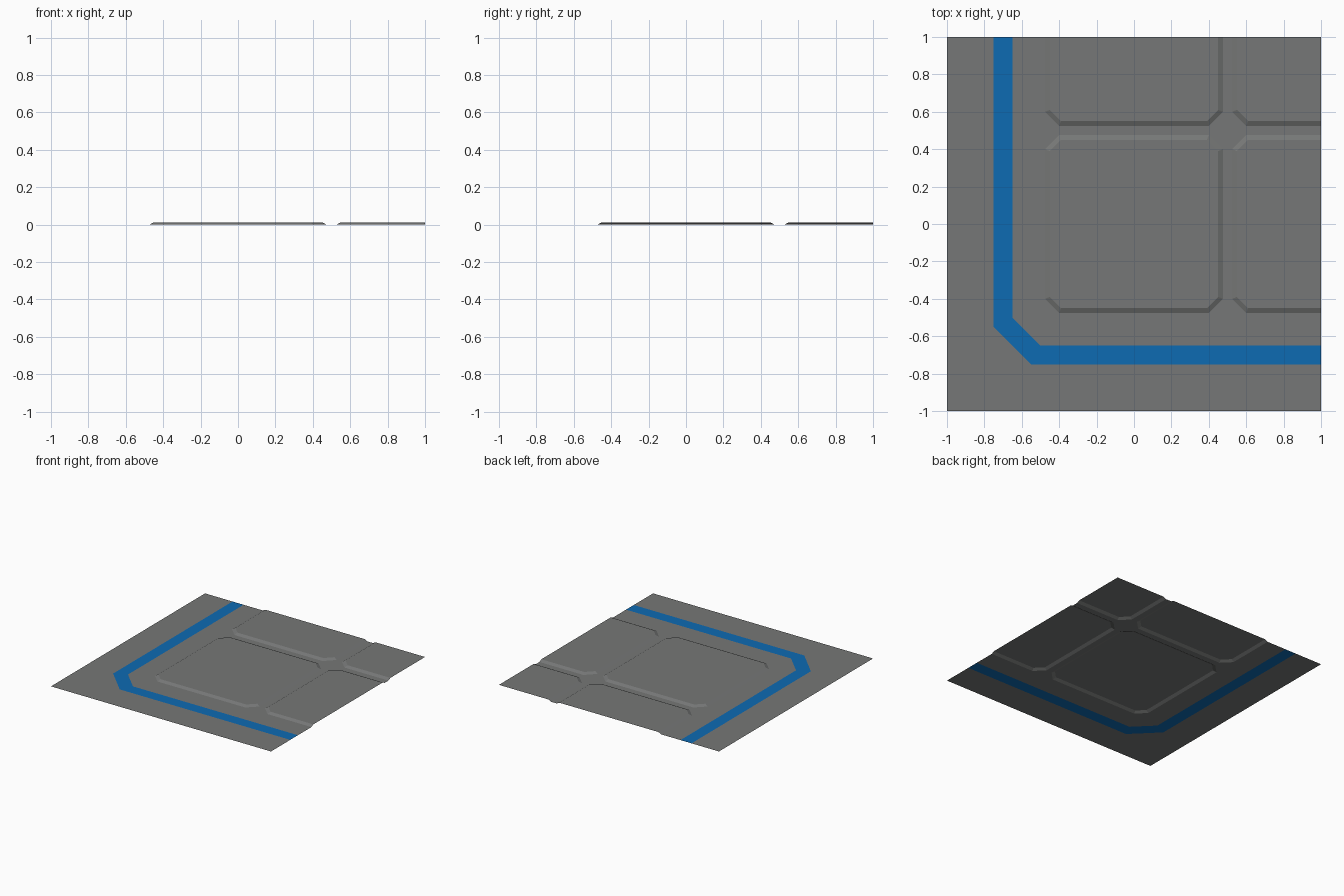
import bpy, bmesh

if "Cube" in bpy.data.objects:
    bpy.data.objects.remove(bpy.data.objects["Cube"])

H, BEVEL, CUT = 0.0125, 0.025, 0.075   # panel height, slope width, corner cut


def material(name, rgb):
    m = bpy.data.materials.new(name)
    m.diffuse_color = (*rgb, 1)
    m.use_nodes = True
    m.node_tree.nodes["Principled BSDF"].inputs["Base Color"].default_value = m.diffuse_color
    return m


grey = material("deck grey", (0.182, 0.187, 0.184))
blue = material("stripe blue", (0.004, 0.145, 0.45))


def finish(name, bm, mat):
    bmesh.ops.remove_doubles(bm, verts=bm.verts[:], dist=1e-5)
    bm.normal_update()
    for f in bm.faces:                  # every face of the sheet looks up
        if f.normal.z < 0:
            f.normal_flip()
    me = bpy.data.meshes.new(name)
    bm.to_mesh(me)
    bm.free()
    me.materials.append(mat)
    ob = bpy.data.objects.new(name, me)
    bpy.context.collection.objects.link(ob)


def flat(name, polys, mat):
    bm = bmesh.new()
    for p in polys:
        bm.faces.new([bm.verts.new((x, y, 0)) for x, y in p])
    finish(name, bm, mat)


def octagon(cx, cy, r, c):
    a = r - c
    return [(cx + x, cy + y) for x, y in
            [(-a, -r), (a, -r), (r, -a), (r, a), (a, r), (-a, r), (-r, a), (-r, -a)]]


def panel(name, cx, cy):
    bm = bmesh.new()
    low = [bm.verts.new((x, y, 0)) for x, y in octagon(cx, cy, 0.475, CUT)]
    top = [bm.verts.new((x, y, H)) for x, y in
           octagon(cx, cy, 0.475 - BEVEL, CUT - 0.586 * BEVEL)]
    bm.faces.new(top)
    for i in range(8):
        j = (i + 1) % 8
        bm.faces.new((low[i], low[j], top[j], top[i]))
    # trim at the tile border
    for n in ((1, 0, 0), (0, 1, 0)):
        bmesh.ops.bisect_plane(bm, geom=bm.verts[:] + bm.edges[:] + bm.faces[:],
                               plane_co=n, plane_no=n, clear_outer=True)
    finish(name, bm, grey)


def both(p):
    # a polygon and its mirror image across the tile diagonal
    return [p, [(y, x) for x, y in reversed(p)]]


# Floor outside the stripe
flat("outer_floor", both([(-1, -1), (1, -1), (1, -.75), (-.55, -.75), (-.65, -.65)]), grey)

# Painted stripe with its angled corner
flat("stripe", both([(-.65, -.65), (-.55, -.75), (1, -.75), (1, -.65),
                     (-.5, -.65), (-.575, -.575)]), blue)

# Floor and grooves around the raised panels
flat("inner_floor", both([
    (-.575, -.575), (-.5, -.65), (1, -.65), (1, -.475), (.6, -.475), (.525, -.4),
    (.525, .4), (.6, .475), (1, .475), (1, .525), (.6, .525), (.5625, .5625),
    (.4375, .4375), (.475, .4), (.475, -.4), (.4, -.475), (-.4, -.475),
    (-.4375, -.4375)]), grey)

# Raised panels: one whole, three running off the tile
for i in (0, 1):
    for j in (0, 1):
        panel(f"raised_panel_{i}{j}", i, j)
